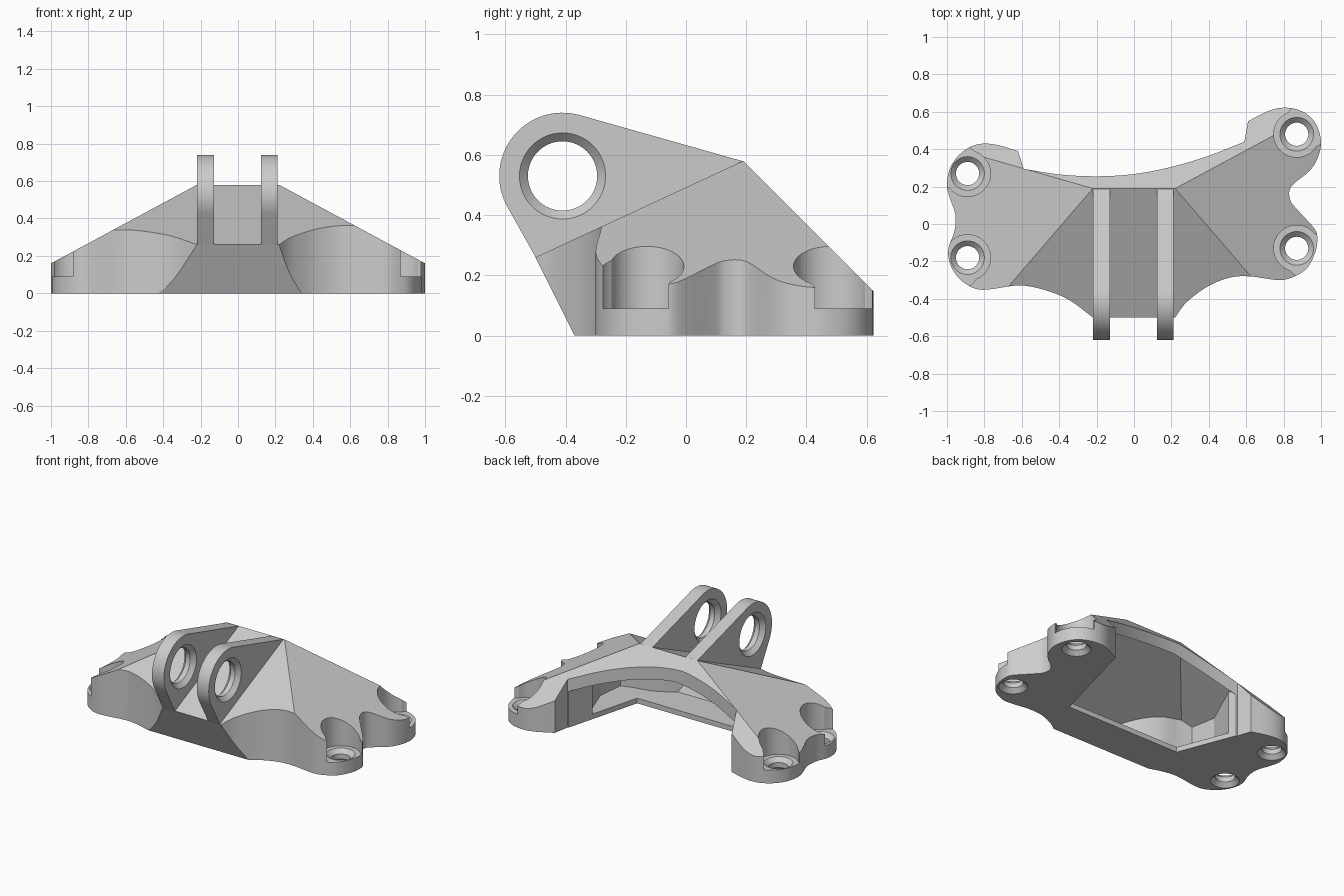
import bpy, bmesh, math
from mathutils import Vector, Matrix

if "Cube" in bpy.data.objects:
    bpy.data.objects.remove(bpy.data.objects["Cube"])


def to_object(name, bm):
    bmesh.ops.recalc_face_normals(bm, faces=bm.faces)
    me = bpy.data.meshes.new(name)
    bm.to_mesh(me)
    bm.free()
    ob = bpy.data.objects.new(name, me)
    bpy.context.collection.objects.link(ob)
    return ob


def prism(name, pts, lo, hi, axis='Z'):
    """Extrude a closed 2D profile along Z (xy points) or X (yz points)."""
    bm = bmesh.new()
    put = (lambda p, h: (p[0], p[1], h)) if axis == 'Z' else (lambda p, h: (h, p[0], p[1]))
    a = [bm.verts.new(put(p, lo)) for p in pts]
    b = [bm.verts.new(put(p, hi)) for p in pts]
    bm.faces.new(a)
    bm.faces.new(b)
    n = len(pts)
    for i in range(n):
        j = (i + 1) % n
        bm.faces.new((a[i], a[j], b[j], b[i]))
    return to_object(name, bm)


def lathe(name, prof, origin, axis='Z', seg=48):
    """Solid of revolution from (radius, height) pairs."""
    bm = bmesh.new()
    rings = [[bm.verts.new((r * math.cos(2 * math.pi * k / seg),
                            r * math.sin(2 * math.pi * k / seg), h))
              for k in range(seg)] for r, h in prof]
    bm.faces.new(rings[0])
    bm.faces.new(rings[-1])
    for p, q in zip(rings, rings[1:]):
        for k in range(seg):
            m = (k + 1) % seg
            bm.faces.new((p[k], p[m], q[m], q[k]))
    if axis == 'X':
        bm.transform(Matrix.Rotation(math.pi / 2, 4, 'Y'))
    bm.transform(Matrix.Translation(origin))
    return to_object(name, bm)


def boolean(ob, other, op):
    mod = ob.modifiers.new(op, 'BOOLEAN')
    mod.operation, mod.solver, mod.object = op, 'EXACT', other
    bpy.context.view_layer.objects.active = ob
    bpy.ops.object.modifier_apply(modifier=mod.name)
    bpy.data.objects.remove(other)


def curve(pts, steps=4):
    """Smooth run through the points (Catmull-Rom)."""
    p = [Vector(q) for q in pts]
    p = [2 * p[0] - p[1]] + p + [2 * p[-1] - p[-2]]
    out = []
    for a, b, c, d in zip(p, p[1:], p[2:], p[3:]):
        for k in range(steps):
            t = k / steps
            out.append(0.5 * (2 * b + (c - a) * t + (2 * a - 5 * b + 4 * c - d) * t * t
                              + (3 * b - a - 3 * c + d) * t ** 3))
    return out + [p[-2]]


def hull(name, t, bottom):
    """Faceted roof shape; its planes are moved inward by t."""
    bm = bmesh.new()
    bmesh.ops.create_cube(bm, size=4)
    planes = [((0, 0, bottom), (0, 0, -1)),
              ((0, -0.37, 0), (0, -0.26, -0.13)),
              ((0, 0.19, 0.58), (0, -0.32, 0.69)),
              ((0, 0.19, 0.58), (0, 1, 1)),
              ((0.22, 0, 0.58), (0.42, 0, 0.78)),
              ((-0.22, 0, 0.58), (-0.42, 0, 0.78)),
              ((-0.22, 0.19, 0.58), (-0.171, 1.046, 0.875))]
    for i, (co, no) in enumerate(planes):
        n = Vector(no).normalized()
        c = Vector(co) - (n * t if i else n * 0)
        g = bm.verts[:] + bm.edges[:] + bm.faces[:]
        r = bmesh.ops.bisect_plane(bm, geom=g, plane_co=c, plane_no=n, clear_outer=True)
        cut = [e for e in r['geom_cut'] if isinstance(e, bmesh.types.BMEdge)]
        if cut:
            bmesh.ops.contextual_create(bm, geom=cut)
    return to_object(name, bm)


# Body: plan outline clipped by the faceted roof
right = [(0.22, -0.5), (0.27, -0.43), (0.34, -0.37), (0.42, -0.32), (0.52, -0.285),
         (0.62, -0.28), (0.78, -0.3), (0.87, -0.275), (0.93, -0.23), (0.97, -0.15),
         (0.98, -0.08), (0.965, -0.025), (0.87, 0.08), (0.835, 0.13), (0.84, 0.2),
         (0.94, 0.285), (0.985, 0.36), (1.0, 0.44), (0.98, 0.52), (0.94, 0.575),
         (0.88, 0.61), (0.8, 0.622), (0.72, 0.605), (0.61, 0.55)]
back = [(0.59, 0.44), (0.4, 0.365), (0.2, 0.305), (0, 0.267), (-0.2, 0.255),
        (-0.4, 0.265), (-0.59, 0.295)]
left = [(-0.62, 0.39), (-0.72, 0.42), (-0.8, 0.43), (-0.87, 0.415), (-0.94, 0.365),
        (-0.985, 0.295), (-1.0, 0.21), (-0.985, 0.14), (-0.955, 0.05), (-0.96, -0.04),
        (-0.99, -0.12), (-0.99, -0.19), (-0.96, -0.26), (-0.9, -0.32), (-0.81, -0.352),
        (-0.64, -0.33), (-0.55, -0.335), (-0.44, -0.365), (-0.34, -0.41), (-0.22, -0.5)]
bracket = prism("bracket_body", curve(right) + curve(back) + curve(left), 0, 1)
boolean(bracket, hull("roof", 0, 0), 'INTERSECT')

# Hollow: open underneath and at the back, with a pocket above the front floor
cavity = prism("cavity", [(-0.43, -0.1), (0.44, -0.1), (0.585, 0.44), (0.59, 0.7),
                          (-0.595, 0.7), (-0.585, 0.3)], -0.4, 1.1)
side = curve([(0.17, -0.44), (0.24, -0.36), (0.33, -0.29), (0.43, -0.24), (0.55, -0.215)]) \
    + [(0.63, -0.19), (0.65, 0.0), (0.56, 0.25)]
pocket = prism("pocket", [tuple(p) for p in side] + [(-p[0], p[1]) for p in reversed(side)],
               0.035, 1)
boolean(cavity, pocket, 'UNION')
boolean(cavity, hull("inner_roof", 0.06, -0.3), 'INTERSECT')
boolean(bracket, cavity, 'DIFFERENCE')

# Bolt seats: counterbore open to the outside, chamfered hole through the pad
for x, y, dx, dy in [(0.87, 0.48, 0.06, 0.05), (0.87, -0.13, 0.06, -0.04),
                     (-0.89, 0.27, -0.06, 0.04), (-0.89, -0.18, -0.06, -0.05)]:
    seat = lathe("seat", [(0.123, 0.09), (0.123, 1)], (x, y, 0))
    boolean(seat, lathe("seat_slot", [(0.123, 0.09), (0.123, 1)], (x + dx, y + dy, 0)), 'UNION')
    boolean(bracket, seat, 'DIFFERENCE')
    boolean(bracket, lathe("bolt_hole", [(0.1, -0.01), (0.062, 0.028), (0.062, 0.062),
                                         (0.1, 0.1)], (x, y, 0)), 'DIFFERENCE')

# Two upright lugs with chamfered pin holes
arc = [(-0.41 + 0.21 * math.cos(math.radians(74.4 + 134.9 * k / 32)),
        0.53 + 0.21 * math.sin(math.radians(74.4 + 134.9 * k / 32))) for k in range(33)]
profile = [(-0.497, 0.256), (-0.47, 0.24), (0.17, 0.535), (0.189, 0.579)] + arc
for x0 in (-0.218, 0.122):
    lug = prism("lug", profile, x0, x0 + 0.09, 'X')
    boolean(lug, lathe("pin_hole", [(0.153, -0.055), (0.115, -0.017), (0.115, 0.017),
                                    (0.153, 0.055)], (x0 + 0.045, -0.41, 0.53), 'X', 64),
            'DIFFERENCE')
    boolean(bracket, lug, 'UNION')

bpy.ops.object.select_all(action='DESELECT')
bracket.select_set(True)
bpy.context.view_layer.objects.active = bracket
bpy.ops.object.shade_smooth_by_angle(angle=math.radians(25))
